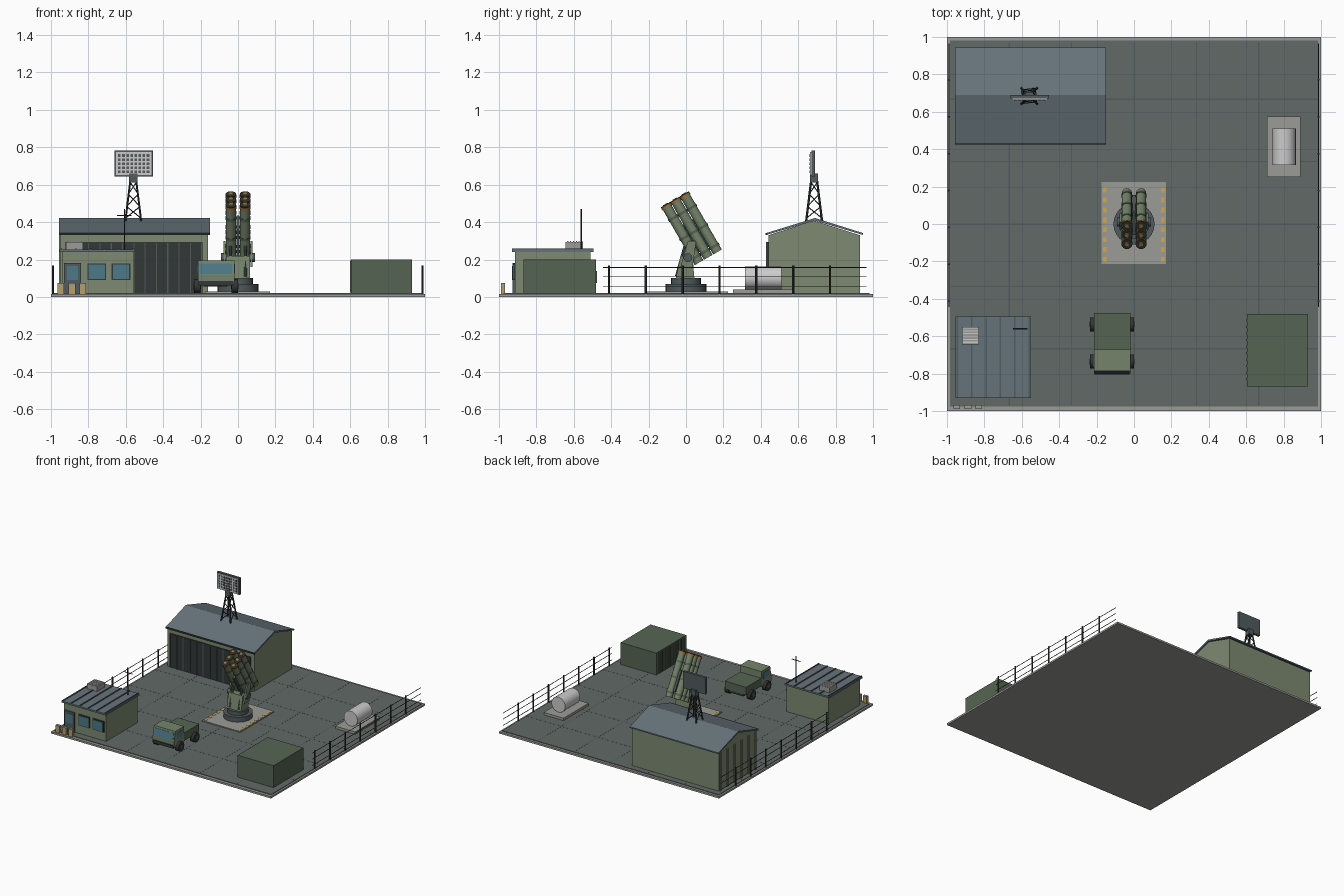
import bpy, bmesh, math
from mathutils import Vector

if "Cube" in bpy.data.objects:
    bpy.data.objects.remove(bpy.data.objects["Cube"])


def mat(name, hexcol):
    m = bpy.data.materials.new(name)
    c = [int(hexcol[i:i + 2], 16) / 255 for i in (0, 2, 4)]
    m.diffuse_color = [v ** 2.2 for v in c] + [1]
    m.use_nodes = True
    m.node_tree.nodes["Principled BSDF"].inputs["Base Color"].default_value = m.diffuse_color
    return m


ASPHALT, CONCRETE = mat("asphalt", "626967"), mat("concrete", "9a9b96")
WALL, ROOF = mat("wall_green", "7c8970"), mat("roof_slate", "66737a")
DARK, STEEL = mat("dark_metal", "353a39"), mat("steel", "525b5e")
GREEN, OLIVE = mat("container_green", "566553"), mat("olive", "74836a")
GLASS, TAN = mat("glass", "4d7886"), mat("tan", "b59d68")
YELLOW, PALE = mat("yellow_paint", "d0a94c"), mat("pale_grey", "bfc2be")
ORANGE = mat("muzzle_ring", "9a7440")


def finish(name, bm, m, smooth=False):
    bmesh.ops.recalc_face_normals(bm, faces=bm.faces)
    me = bpy.data.meshes.new(name)
    bm.to_mesh(me)
    bm.free()
    me.materials.append(m)
    ob = bpy.data.objects.new(name, me)
    bpy.context.collection.objects.link(ob)
    if smooth:
        bpy.context.view_layer.objects.active = ob
        ob.select_set(True)
        bpy.ops.object.shade_smooth_by_angle(angle=math.radians(40))
        ob.select_set(False)
    return ob


def box(name, x0, x1, y0, y1, z0, z1, m):
    bm = bmesh.new()
    bmesh.ops.create_cube(bm, size=1)
    for v in bm.verts:
        v.co = ((x0 + x1) / 2 + v.co.x * (x1 - x0), (y0 + y1) / 2 + v.co.y * (y1 - y0),
                (z0 + z1) / 2 + v.co.z * (z1 - z0))
    return finish(name, bm, m)


def rod(name, a, b, r, m, n=6, r2=None):
    a, b = Vector(a), Vector(b)
    bm = bmesh.new()
    bmesh.ops.create_cone(bm, cap_ends=True, segments=n, radius1=r,
                          radius2=r if r2 is None else r2, depth=(b - a).length)
    rot = Vector((0, 0, 1)).rotation_difference(b - a)
    for v in bm.verts:
        v.co = rot @ v.co + (a + b) / 2
    return finish(name, bm, m, n > 8)


def prism(name, profile, x0, x1, m):
    """Extrude a (y, z) profile along x."""
    bm = bmesh.new()
    f = bm.faces.new([bm.verts.new((x0, y, z)) for y, z in profile])
    new = bmesh.ops.extrude_face_region(bm, geom=[f])["geom"]
    bmesh.ops.translate(bm, vec=(x1 - x0, 0, 0),
                        verts=[v for v in new if isinstance(v, bmesh.types.BMVert)])
    return finish(name, bm, m)


# Ground slab, asphalt and paving joints
box("ground_slab", -1, 1, -1, 1, 0, 0.015, CONCRETE)
box("asphalt", -0.985, 0.985, -0.975, 0.98, 0.01, 0.02, ASPHALT)
for i in range(1, 6):
    t = -1 + i / 3
    box("paving_joint", t - .003, t + .003, -0.97, 0.97, 0.015, 0.0205, STEEL)
    box("paving_joint", -0.98, 0.98, t - .003, t + .003, 0.015, 0.0205, STEEL)

# Hangar
prism("hangar_walls", [(.44, .02), (.93, .02), (.93, .33), (.685, .408), (.44, .33)], -0.95, -0.16, WALL)
prism("hangar_roof", [(.43, .332), (.69, .408), (.945, .332), (.945, .342), (.69, .422), (.43, .342)],
      -0.957, -0.15, ROOF)
box("hangar_eave", -0.957, -0.15, 0.425, 0.435, 0.33, 0.343, DARK)
box("hangar_door", -0.92, -0.19, 0.432, 0.45, 0.02, 0.295, DARK)
for i in range(13):
    x = -0.92 + i * 0.0605
    box("door_rib", x - .003, x + .003, 0.428, 0.44, 0.02, 0.295, STEEL)
for i in range(6):
    y = 0.46 + i * 0.09
    box("hangar_side_rib", -0.957, -0.945, y - .008, y + .008, 0.02, 0.33, WALL)

# Radar mast and panel on the hangar ridge
MX, MY = -0.56, 0.685


def leg_pt(sx, sy, t):
    w = 0.043 * (1 - t) + 0.016 * t
    return (MX + sx * w, MY + sy * w, 0.40 + t * 0.22)


corners = [(-1, -1), (1, -1), (1, 1), (-1, 1)]
for i, c in enumerate(corners):
    d = corners[(i + 1) % 4]
    rod("mast_leg", leg_pt(*c, 0), leg_pt(*c, 1), 0.006, DARK)
    for t in (0.1, 0.4, 0.7):
        rod("mast_brace", leg_pt(*c, t), leg_pt(*d, t + .27), 0.003, DARK, 5)
box("mast_head", MX - .022, MX + .022, MY - .022, MY + .02, 0.612, 0.66, STEEL)
box("radar_panel", -0.66, -0.455, 0.67, 0.69, 0.645, 0.782, STEEL)
box("radar_face", -0.652, -0.463, 0.664, 0.675, 0.652, 0.775, PALE)
for i in range(8):
    for j in range(5):
        x, z = -0.634 + i * 0.0218, 0.67 + j * 0.0215
        box("radar_cell", x - .007, x + .007, 0.661, 0.67, z - .007, z + .007, STEEL)

# Guard house
box("guardhouse_walls", -0.94, -0.557, -0.915, -0.51, 0.02, 0.245, WALL)
box("guardhouse_roof", -0.955, -0.55, -0.93, -0.495, 0.24, 0.253, ROOF)
for i in range(6):
    x = -0.945 + i * 0.077
    box("roof_seam", x - .004, x + .004, -0.93, -0.495, 0.25, 0.259, STEEL)
box("guardhouse_door", -0.93, -0.84, -0.927, -0.91, 0.02, 0.182, STEEL)
box("door_window", -0.915, -0.855, -0.93, -0.92, 0.09, 0.165, GLASS)
for x in (-0.755, -0.625):
    box("window_frame", x - .05, x + .05, -0.923, -0.91, 0.09, 0.18, DARK)
    box("window_glass", x - .043, x + .043, -0.927, -0.915, 0.097, 0.173, GLASS)
box("roof_cooler", -0.92, -0.83, -0.645, -0.55, 0.25, 0.295, CONCRETE)
for i in range(6):
    y = -0.635 + i * 0.0152
    box("cooler_slat", -0.915, -0.835, y, y + .006, 0.29, 0.298, PALE)
rod("antenna_mast", (-0.607, -0.56, 0.25), (-0.607, -0.56, 0.47), 0.004, DARK)
rod("antenna_bar", (-0.648, -0.56, 0.435), (-0.57, -0.56, 0.435), 0.003, DARK)
for x in (-0.947, -0.888, -0.83):
    box("barrier_block", x - .018, x + .018, -0.99, -0.968, 0.015, 0.065, TAN)
    box("barrier_cap", x - .018, x + .018, -0.99, -0.968, 0.065, 0.075, CONCRETE)

# Launcher pad, turntable and pedestal
box("launcher_pad", -0.175, 0.17, -0.215, 0.225, 0.015, 0.028, CONCRETE)
for s in (-0.157, 0.153):
    for i in range(8):
        y = -0.19 + i * 0.053
        box("pad_dash", s - .009, s + .009, y - .013, y + .013, 0.02, 0.03, YELLOW)
rod("turntable_base", (0, 0, .028), (0, 0, .068), 0.11, STEEL, 24)
rod("turntable_top", (0, 0, .068), (0, 0, .1), 0.08, STEEL, 24)
prism("pedestal", [(-.055, .095), (.045, .095), (.035, .22), (-.03, .22)], -0.065, 0.065, OLIVE)
U = Vector((0, -math.cos(math.radians(60)), math.sin(math.radians(60))))
V = Vector((0, U.z, -U.y))
C = Vector((0, 0.03, 0.366))
for s in (-1, 1):
    prism("yoke_arm", [(-.03, .16), (.035, .16), (.055, .30), (.01, .30)], s * 0.066, s * 0.078, OLIVE)
    rod("trunnion", (s * .06, 0.01, .21), (s * .09, 0.01, .21), 0.024, STEEL, 12)
    rod("lift_ram", (s * .04, -.05, .11), (s * .04, -.005, .27), 0.009, STEEL, 8)
prism("cradle", [tuple((C + U * a + V * b).yz) for a, b in
                 ((-.13, -.08), (.04, -.08), (.04, .07), (-.13, .07))], -0.008, 0.008, STEEL)

# Launch tubes: two columns of three
for x in (-0.038, 0.038):
    for k in (-1, 0, 1):
        o = C + V * (k * 0.057) + Vector((x, 0, 0))
        rod("launch_tube", o - U * .178, o + U * .172, 0.0265, OLIVE, 16)
        for a in (-.15, -.03, .09):
            rod("tube_band", o + U * a, o + U * (a + .014), 0.0295, GREEN, 16)
        rod("tube_muzzle", o + U * .16, o + U * .174, 0.03, ORANGE, 16)
        rod("tube_rim", o + U * .17, o + U * .18, 0.0285, DARK, 16)
        rod("tube_cap", o + U * .175, o + U * .184, 0.018, ORANGE, 16, 0.012)

# Truck
box("truck_chassis", -0.185, -0.055, -0.79, -0.48, 0.055, 0.085, DARK)
prism("truck_cab", [(-.80, .07), (-.67, .07), (-.67, .195), (-.785, .195), (-.80, .12)], -0.215, -0.02, OLIVE)
prism("windscreen", [(-.802, .122), (-.79, .122), (-.776, .18), (-.790, .18)], -0.205, -0.03, GLASS)
box("truck_bumper", -0.21, -0.025, -0.805, -0.79, 0.06, 0.085, DARK)
box("side_window", -0.218, -0.017, -0.765, -0.695, 0.125, 0.175, GLASS)
box("truck_bed", -0.215, -0.02, -0.67, -0.475, 0.075, 0.14, GREEN)
for y in (-0.735, -0.537):
    for x in (-0.235, -0.035):
        rod("wheel", (x, y, .058), (x + .035, y, .058), 0.038, DARK, 16)
        rod("hub", (x - .002, y, .058), (x + .037, y, .058), 0.015, STEEL, 10)

# Storage container
box("container", 0.605, 0.93, -0.868, -0.48, 0.02, 0.20, GREEN)
for i in range(10):
    y = -0.83 + i * 0.035
    box("container_rib", 0.598, 0.61, y - .005, y + .005, 0.025, 0.195, GREEN)

# Fuel tank
box("tank_plinth", 0.71, 0.89, 0.25, 0.575, 0.015, 0.04, CONCRETE)
rod("fuel_tank", (0.803, 0.315, 0.102), (0.803, 0.51, 0.102), 0.062, PALE, 24)

# Side fences
for x in (-0.99, 0.987):
    for i in range(7):
        y = -0.412 + i * 0.197
        rod("fence_post", (x, y, 0.01), (x, y, 0.167), 0.006, DARK)
    for z in (0.055, 0.108, 0.157):
        rod("fence_wire", (x, -0.445, z), (x, 0.965, z), 0.0025, DARK, 5)
